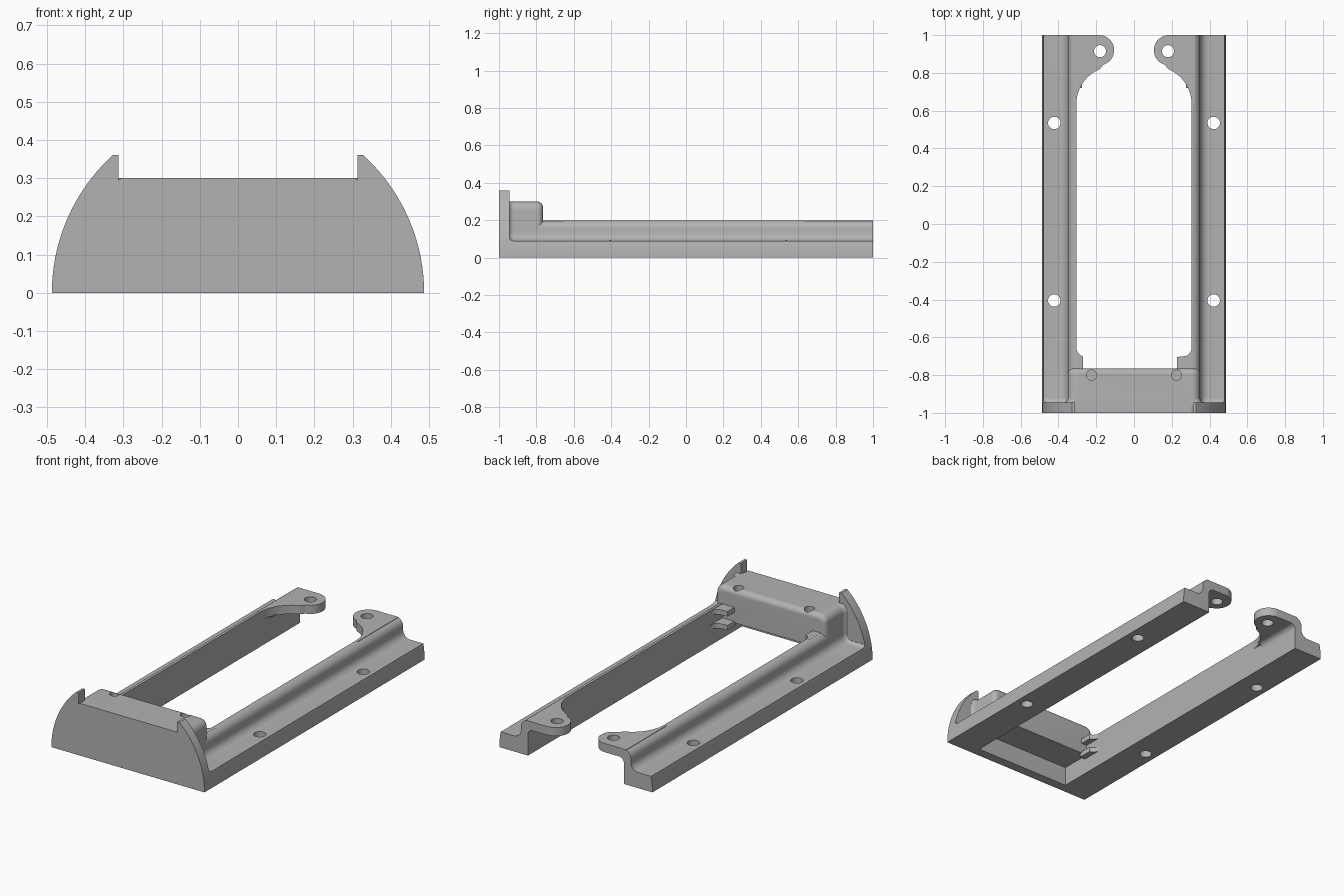
import bpy, bmesh
from math import sin, cos, pi, sqrt, radians

if "Cube" in bpy.data.objects:
    bpy.data.objects.remove(bpy.data.objects["Cube"])

GREY = bpy.data.materials.new("plain_grey")
GREY.use_nodes = True
GREY.diffuse_color = (0.45, 0.45, 0.45, 1)
GREY.node_tree.nodes["Principled BSDF"].inputs["Base Color"].default_value = (0.45, 0.45, 0.45, 1)

R = 0.487       # radius of the curved outer side
INNER = 0.305   # inner face of the rails
BASE = 0.09     # height of the outer ledge
STEP = 0.35     # face between ledge and raised part


def arc(cx, cy, r, a0, a1, n=10):
    return [(cx + r * cos(radians(a0 + (a1 - a0) * i / n)),
             cy + r * sin(radians(a0 + (a1 - a0) * i / n))) for i in range(n + 1)]


def outer_side(top, n=8):
    """Points up the round outer side from the floor to a height."""
    return [(sqrt(R * R - (top * i / n) ** 2), top * i / n) for i in range(n + 1)]


def half_profile(top, d=0.0):
    """Ledge, concave fillet and rounded shoulder, offset outward by d."""
    rf, rc = 0.045 - d, 0.045 + d
    pts = [(INNER, 0)] + outer_side(BASE + d)
    pts += arc(STEP + d + rf, BASE + d + rf, rf, 270, 180)
    pts += arc(INNER, top - 0.045, rc, 0, 90)
    return [(x, min(z, top)) for x, z in pts]


def mirrored(pts):
    return pts + [(-x, z) for x, z in reversed(pts)]


def loft(name, sections):
    """Closed solid through rings of equal length."""
    bm = bmesh.new()
    rings = [[bm.verts.new(p) for p in s] for s in sections]
    n = len(rings[0])
    for a, b in zip(rings, rings[1:]):
        for i in range(n):
            bm.faces.new((a[i], a[(i + 1) % n], b[(i + 1) % n], b[i]))
    bm.faces.new(rings[0])
    bm.faces.new(rings[-1])
    bmesh.ops.remove_doubles(bm, verts=bm.verts, dist=1e-5)
    bmesh.ops.recalc_face_normals(bm, faces=bm.faces)
    me = bpy.data.meshes.new(name)
    bm.to_mesh(me)
    bm.free()
    ob = bpy.data.objects.new(name, me)
    bpy.context.collection.objects.link(ob)
    me.materials.append(GREY)
    return ob


def along_y(name, pts, y0, y1):
    return loft(name, [[(x, y, z) for x, z in pts] for y in (y0, y1)])


def plate(name, pts, z0, z1):
    return loft(name, [[(x, y, z) for x, y in pts] for z in (z0, z1)])


def activate(ob):
    bpy.ops.object.select_all(action='DESELECT')
    ob.select_set(True)
    bpy.context.view_layer.objects.active = ob


def drill(ob, x, y, r, z0, z1):
    cutter = plate("hole_cutter", arc(x, y, r, 0, 350, 35), z0, z1)
    mod = ob.modifiers.new("hole", 'BOOLEAN')
    mod.operation, mod.solver, mod.object = 'DIFFERENCE', 'EXACT', cutter
    activate(ob)
    bpy.ops.object.modifier_apply(modifier=mod.name)
    bpy.data.objects.remove(cutter)


def finish(ob):
    activate(ob)
    bpy.ops.object.shade_smooth_by_angle(angle=radians(32))


for side, s, fin_x in (("left", 1, 0.228), ("right", -1, 0.27)):
    def flip(pts):
        return [(s * x, y) for x, y in pts]

    # Long rail with two screw holes in the ledge
    rail = along_y(side + "_rail", flip(half_profile(0.2)), -0.8, 1)
    for y in (0.535, -0.405):
        drill(rail, s * 0.422, y, 0.033, -0.1, 0.3)
    finish(rail)

    # Rounded mounting tab at the back
    outline = [(0.32, 1)] + arc(0.185, 0.92, 0.08, 90, 255, 20)
    outline += arc(0.105, 0.635, 0.2, 68, 0, 16) + [(0.32, 0.635)]
    tab = plate(side + "_rear_tab", flip(outline), 0.15, 0.2)
    drill(tab, s * 0.18, 0.915, 0.032, 0, 0.4)
    finish(tab)

    # Fillet under the tab
    fillet = [(INNER + 0.005, 0.155)] + [(INNER - 0.03, 0.155)]
    fillet += arc(INNER - 0.03, 0.12, 0.03, 90, 0, 8) + [(INNER + 0.005, 0.12)]
    finish(along_y(side + "_tab_fillet", flip(fillet), 0.72, 1))

    # Two thin fins between rail and end block
    fin = [(0.32, -0.78), (fin_x, -0.78), (fin_x, -0.704)]
    fin += arc(0.26, -0.656, 0.045, 285, 360, 6) + [(0.32, -0.656)]
    for level, z in (("upper", 0.17), ("lower", 0.09)):
        finish(plate(f"{side}_{level}_fin", flip(fin), z, z + 0.028))

# Raised end block, hollow below, blending into the front wall
TOP, CEILING, BLEND = 0.3, 0.11, 0.03


def block_section(y, d):
    top = TOP + min(d, 0)
    half = [(INNER, CEILING)] + half_profile(TOP, d)
    return [(x, y, min(z, top)) for x, z in mirrored(half)]


steps = [i / 8 for i in range(9)]
sections = [block_section(-0.96, BLEND)]
sections += [block_section(-0.95 + BLEND * (1 - cos(t * pi / 2)), BLEND * (1 - sin(t * pi / 2))) for t in steps]
sections += [block_section(-0.765 - BLEND * (1 - sin(t * pi / 2)), -BLEND * (1 - cos(t * pi / 2))) for t in steps]
block = loft("end_block", sections)
for x in (-0.225, 0.225):
    drill(block, x, -0.8, 0.027, 0.2, 0.4)
finish(block)

# Front wall with two upright ears
wall = outer_side(0.36, 24) + [(0.313, 0.36), (0.313, 0.295), (INNER, TOP)]
finish(along_y("front_wall", mirrored(wall), -1, -0.945))
